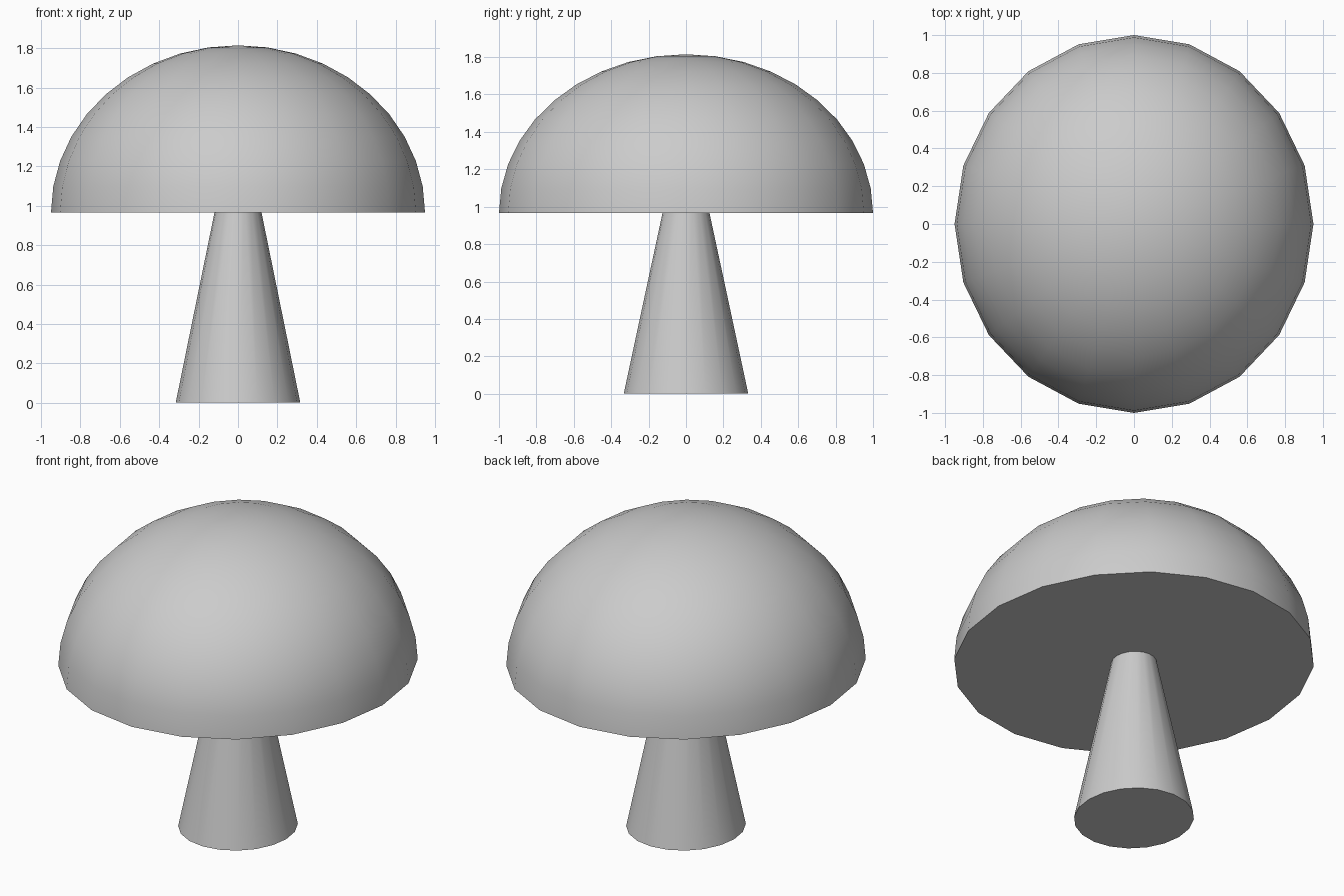
import bpy, bmesh, math

if "Cube" in bpy.data.objects:
    bpy.data.objects.remove(bpy.data.objects["Cube"])

SIDES = 20
SQUASH_X = 0.95  # the whole model is slightly narrower in x


def lathe(name, profile):
    """Revolve (radius, z) points around z; radius 0 makes a pole, open ends are capped."""
    bm = bmesh.new()
    rings = []
    for r, z in profile:
        if r < 1e-5:
            rings.append([bm.verts.new((0, 0, z))] * SIDES)
        else:
            angles = [2 * math.pi * i / SIDES for i in range(SIDES)]
            rings.append([bm.verts.new((SQUASH_X * r * math.cos(a), r * math.sin(a), z)) for a in angles])
    for low, high in zip(rings, rings[1:]):
        for i in range(SIDES):
            j = (i + 1) % SIDES
            bm.faces.new(dict.fromkeys((low[i], low[j], high[j], high[i])))
    bm.faces.new(reversed(rings[0]))
    if len(set(rings[-1])) > 1:
        bm.faces.new(rings[-1])
    bmesh.ops.recalc_face_normals(bm, faces=bm.faces)
    mesh = bpy.data.meshes.new(name)
    bm.to_mesh(mesh)
    bm.free()
    obj = bpy.data.objects.new(name, mesh)
    bpy.context.collection.objects.link(obj)
    bpy.ops.object.select_all(action='DESELECT')
    obj.select_set(True)
    bpy.context.view_layer.objects.active = obj
    bpy.ops.object.shade_smooth_by_angle(angle=math.radians(30))
    return obj


# Cap: half an ellipsoid with a flat underside
CAP_Z, CAP_HEIGHT, STEPS = 0.965, 0.85, 10
lathe("mushroom_cap", [
    (math.cos(k * math.pi / 2 / STEPS), CAP_Z + CAP_HEIGHT * math.sin(k * math.pi / 2 / STEPS))
    for k in range(STEPS + 1)
])

# Stem: tapered, running a little way into the cap
lathe("mushroom_stem", [(0.333, 0.0), (0.112, 1.03)])
